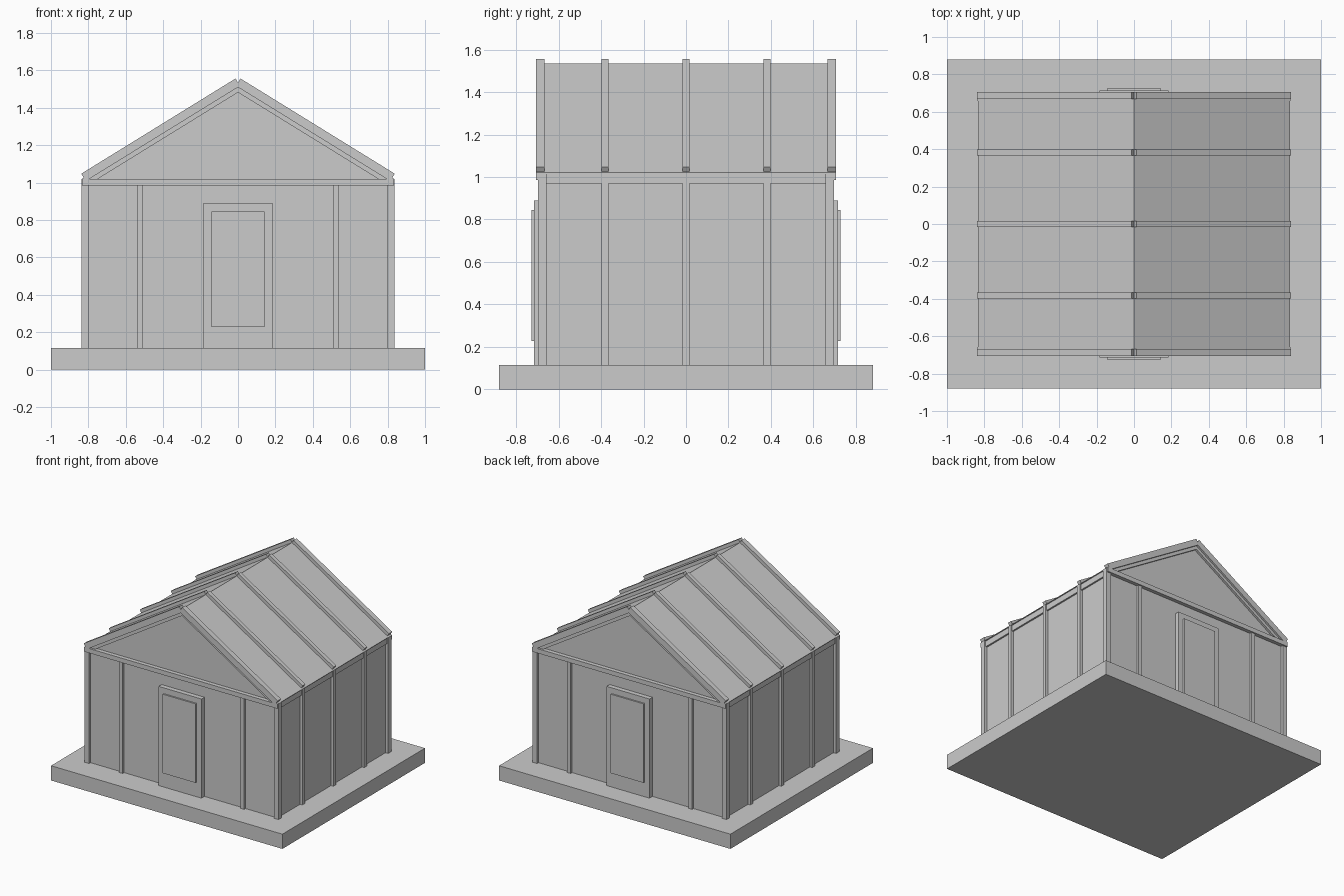
import bpy, bmesh
from mathutils import Vector

cube = bpy.data.objects.get("Cube")
if cube:
    bpy.data.objects.remove(cube, do_unlink=True)

grey = bpy.data.materials.new("plain_grey")
grey.use_nodes = True
COLOR = (0.6, 0.6, 0.6, 1)
grey.diffuse_color = COLOR
grey.node_tree.nodes["Principled BSDF"].inputs["Base Color"].default_value = COLOR


def prism(name, profile, y0, y1):
    """Extrude an (x, z) outline from y0 to y1."""
    bm = bmesh.new()
    face = bm.faces.new([bm.verts.new((x, y0, z)) for x, z in profile])
    new = bmesh.ops.extrude_face_region(bm, geom=[face])["geom"]
    verts = [v for v in new if isinstance(v, bmesh.types.BMVert)]
    bmesh.ops.translate(bm, verts=verts, vec=(0, y1 - y0, 0))
    bmesh.ops.recalc_face_normals(bm, faces=bm.faces)
    mesh = bpy.data.meshes.new(name)
    bm.to_mesh(mesh)
    bm.free()
    mesh.materials.append(grey)
    obj = bpy.data.objects.new(name, mesh)
    bpy.context.collection.objects.link(obj)
    return obj


def box(name, x0, x1, y0, y1, z0, z1):
    return prism(name, [(x0, z0), (x1, z0), (x1, z1), (x0, z1)], min(y0, y1), max(y0, y1))


FLOOR, EAVE, RIDGE = 0.115, 1.02, 1.535
HALF = 0.835                       # half width at the eaves
SLOPE = (RIDGE - EAVE) / HALF


def reach(apex):
    """Half width at eave height of a roof line with this apex."""
    return (apex - EAVE) / SLOPE


def chevron(name, outer, inner, y0, y1):
    a, b = reach(outer), reach(inner)
    return prism(name, [(-a, EAVE), (-b, EAVE), (0, inner), (b, EAVE), (a, EAVE), (0, outer)],
                 min(y0, y1), max(y0, y1))


# Base slab, walls and roof body
box("base_slab", -1, 1, -0.88, 0.88, 0, FLOOR)
box("walls", -0.815, 0.815, -0.678, 0.678, FLOOR, EAVE)
prism("roof", [(-HALF, EAVE - 0.005), (HALF, EAVE - 0.005), (HALF, EAVE), (0, RIDGE), (-HALF, EAVE)],
      -0.675, 0.675)

# Parts repeated on the left and right sides
down = Vector((HALF, EAVE - RIDGE)).normalized()
normal = Vector((-down.y, down.x))
for s, side in ((1, "left"), (-1, "right")):
    box(f"eave_beam_{side}", s * 0.8, s * 0.828, -0.67, 0.67, 0.97, EAVE)
    for i, y in enumerate((-0.382, 0, 0.382)):
        box(f"side_post_{side}_{i}", s * 0.8, s * 0.835, y - 0.016, y + 0.016, FLOOR, EAVE)

    # Sloping roof ribs with square cut ends
    top = Vector((0, RIDGE))
    foot = top + down * ((HALF - 0.01) / down.x)
    outline = [top, foot, foot + normal * 0.025, top + normal * 0.025]
    outline = [(s * p.x, p.y) for p in outline]
    for i, (y, w) in enumerate(((-0.687, 0.02), (-0.382, 0.016), (0, 0.016),
                                (0.382, 0.016), (0.687, 0.02))):
        prism(f"roof_rib_{side}_{i}", outline, y - w, y + w)

# Parts repeated on the front and back ends
for s, end in ((-1, "front"), (1, "back")):
    box(f"tie_beam_{end}", -HALF, HALF, s * 0.66, s * 0.707, 0.985, EAVE)
    chevron(f"rake_frame_{end}", RIDGE, 1.51, s * 0.66, s * 0.707)
    chevron(f"rake_inner_trim_{end}", 1.51, 1.482, s * 0.66, s * 0.692)
    for t, side in ((1, "left"), (-1, "right")):
        box(f"corner_post_{end}_{side}", t * 0.8, t * 0.838, s * 0.657, s * 0.696, FLOOR, EAVE)
        box(f"end_post_{end}_{side}", t * 0.51, t * 0.54, s * 0.66, s * 0.696, FLOOR, 0.985)
    box(f"door_frame_{end}", -0.185, 0.185, s * 0.66, s * 0.715, FLOOR, 0.89)
    box(f"door_panel_{end}", -0.142, 0.142, s * 0.7, s * 0.727, 0.228, 0.845)
